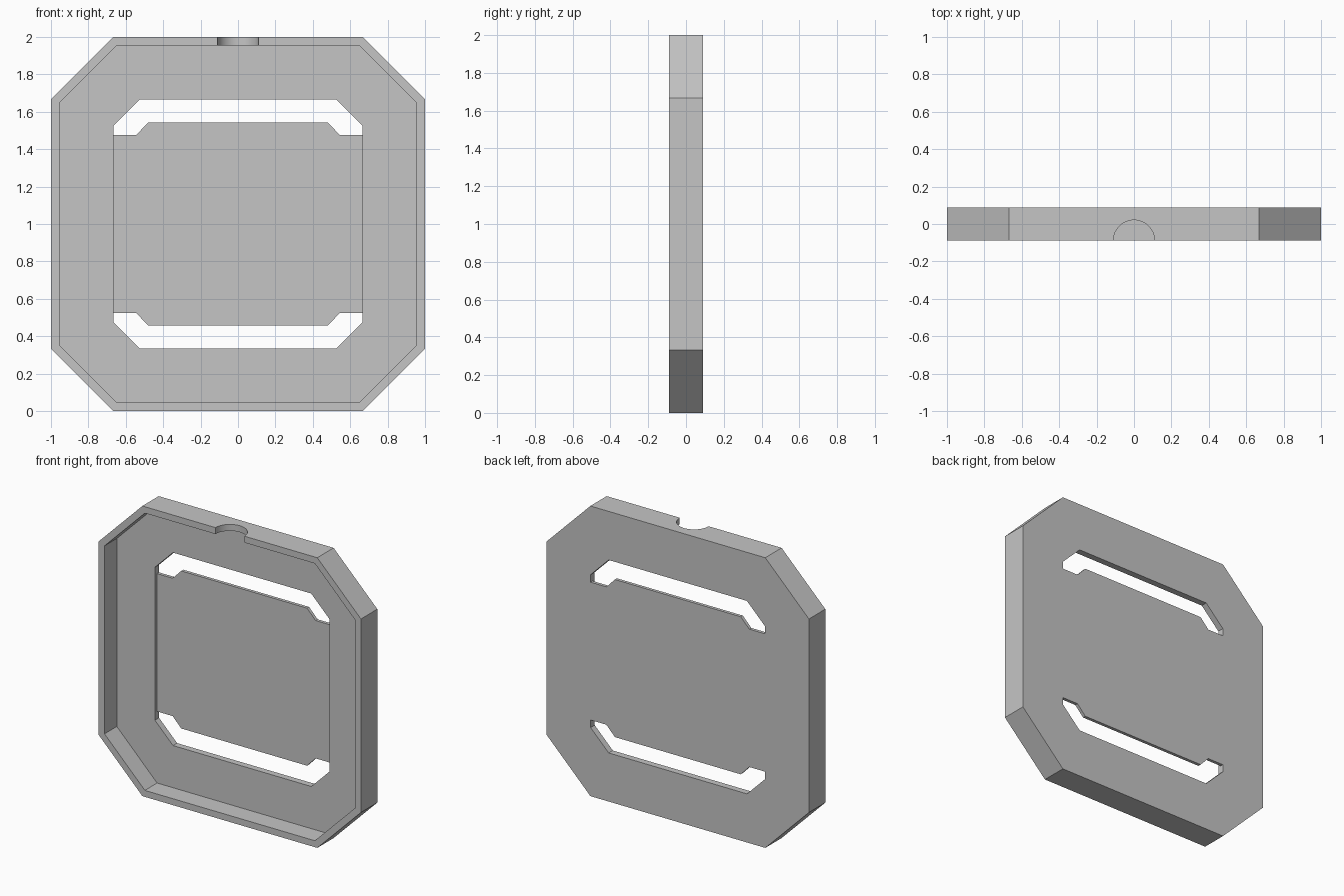
import bpy
import bmesh

cube = bpy.data.objects.get("Cube")
if cube:
    bpy.data.objects.remove(cube, do_unlink=True)

HALF = 0.089           # half of the plate depth
WALL = 0.0445          # rim wall and back web thickness
MID = 1.0              # height of the centre

grey = bpy.data.materials.new("plain_grey")
grey.use_nodes = True
colour = (0.56, 0.56, 0.56, 1)
grey.diffuse_color = colour
grey.node_tree.nodes["Principled BSDF"].inputs["Base Color"].default_value = colour


def prism(name, outline, front, back):
    """Extrude an x/z outline (relative to the centre) from front to back."""
    bm = bmesh.new()
    face = bm.faces.new([bm.verts.new((x, front, z + MID)) for x, z in outline])
    ext = bmesh.ops.extrude_face_region(bm, geom=[face])["geom"]
    bmesh.ops.translate(bm, vec=(0, back - front, 0),
                        verts=[g for g in ext if isinstance(g, bmesh.types.BMVert)])
    bmesh.ops.recalc_face_normals(bm, faces=bm.faces[:])
    mesh = bpy.data.meshes.new(name)
    bm.to_mesh(mesh)
    bm.free()
    mesh.materials.append(grey)
    obj = bpy.data.objects.new(name, mesh)
    bpy.context.collection.objects.link(obj)
    return obj


def octagon(r, c):
    """Square of half width r whose straight sides end at +-c."""
    return [(c, r), (r, c), (r, -c), (c, -r), (-c, -r), (-r, -c), (-r, c), (-c, r)]


def cut(target, cutter):
    cutter.hide_render = True
    mod = target.modifiers.new("cut", 'BOOLEAN')
    mod.operation = 'DIFFERENCE'
    mod.solver = 'EXACT'
    mod.object = cutter
    bpy.ops.object.select_all(action='DESELECT')
    bpy.context.view_layer.objects.active = target
    target.select_set(True)
    bpy.ops.object.modifier_apply(modifier=mod.name)
    bpy.data.objects.remove(cutter, do_unlink=True)


# Chamfered outer plate
frame = prism("frame_plate", octagon(1.0, 0.667), -HALF, HALF)

# Deep front recess leaving the thin rim
cut(frame, prism("recess_cutter", octagon(1 - WALL, 0.648), -0.2, HALF - WALL))

# Shallow window pocket leaving the thin centre panel
cut(frame, prism("window_cutter", octagon(0.665, 0.527), -0.2, HALF - WALL / 2))

# Through slots above and below the centre panel
half_slot = [(0.527, 0.665), (0.665, 0.527), (0.665, 0.475), (0.545, 0.475), (0.48, 0.543)]
slot = half_slot + [(-x, z) for x, z in reversed(half_slot)]
for side, name in ((1, "upper_slot_cutter"), (-1, "lower_slot_cutter")):
    cut(frame, prism(name, [(x, z * side) for x, z in slot], -0.2, 0.2))

# Half-round notch in the top rim
bpy.ops.mesh.primitive_cylinder_add(vertices=48, radius=0.11, depth=0.12,
                                    location=(0, -HALF, 2.0))
notch = bpy.context.object
notch.name = "notch_cutter"
notch.data.materials.append(grey)
cut(frame, notch)

bpy.context.view_layer.objects.active = frame
frame.select_set(True)
bpy.ops.object.shade_smooth_by_angle(angle=0.5)
